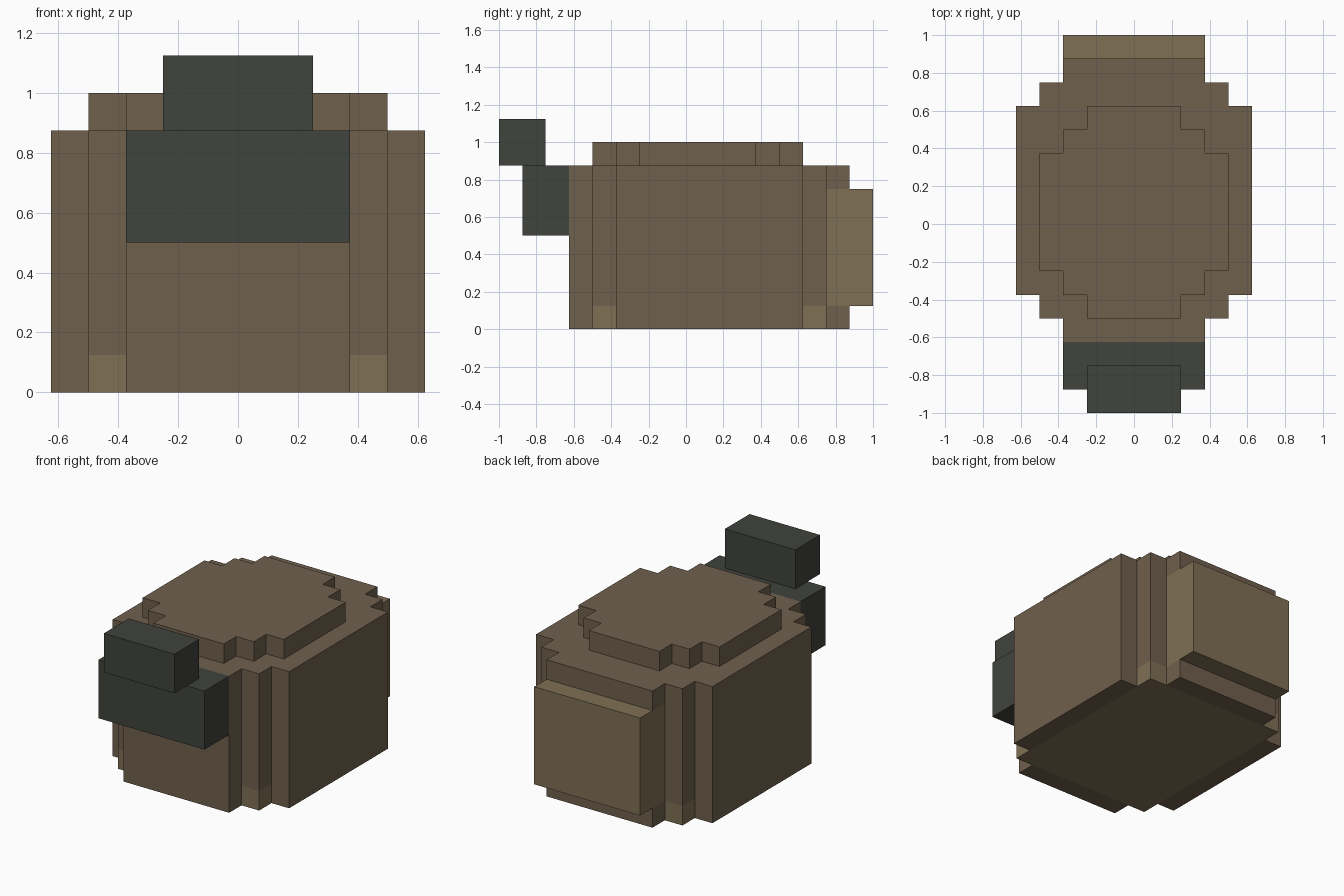
import bpy, bmesh

if "Cube" in bpy.data.objects:
    bpy.data.objects.remove(bpy.data.objects["Cube"])


def material(name, r, g, b):
    m = bpy.data.materials.new(name)
    m.diffuse_color = (r, g, b, 1)
    m.use_nodes = True
    m.node_tree.nodes["Principled BSDF"].inputs["Base Color"].default_value = m.diffuse_color
    return m


BROWN = material("brown", 0.159, 0.117, 0.074)
TAN = material("tan", 0.216, 0.162, 0.089)
DARK = material("dark", 0.051, 0.056, 0.047)


def prism(name, outline, z0, z1, mat):
    bm = bmesh.new()
    face = bm.faces.new([bm.verts.new((x, y, z0)) for x, y in outline])
    top = bmesh.ops.extrude_face_region(bm, geom=[face], use_keep_orig=True)["geom"]
    verts = [v for v in top if isinstance(v, bmesh.types.BMVert)]
    bmesh.ops.translate(bm, vec=(0, 0, z1 - z0), verts=verts)
    bmesh.ops.recalc_face_normals(bm, faces=bm.faces)
    mesh = bpy.data.meshes.new(name)
    bm.to_mesh(mesh)
    bm.free()
    mesh.materials.append(mat)
    obj = bpy.data.objects.new(name, mesh)
    bpy.context.collection.objects.link(obj)
    return obj


def box(name, x0, x1, y0, y1, z0, z1, mat):
    return prism(name, [(x0, y0), (x1, y0), (x1, y1), (x0, y1)], z0, z1, mat)


# Main shell: tan floor, brown core and slabs stepping out on each side
box("floor", -0.5, 0.5, -0.5, 0.75, 0, 0.125, TAN)
box("body_core", -0.5, 0.5, -0.5, 0.75, 0.125, 0.875, BROWN)
for side, x in (("left", -0.5), ("right", 0.5)):
    x0, x1 = sorted((x, x * 1.25))
    box(side + "_slab", x0, x1, -0.375, 0.625, 0, 0.875, BROWN)
box("front_slab", -0.375, 0.375, -0.625, -0.5, 0, 0.875, BROWN)
box("back_lower_rim", -0.375, 0.375, 0.75, 0.875, 0, 0.125, BROWN)
box("back_upper_rim", -0.375, 0.375, 0.75, 0.875, 0.75, 0.875, BROWN)

# Tan block projecting from the back
box("back_block", -0.375, 0.375, 0.75, 1.0, 0.125, 0.75, TAN)

# Raised cap with a stepped outline
half = [(0.25, -0.5), (0.25, -0.375), (0.375, -0.375), (0.375, -0.25), (0.5, -0.25),
        (0.5, 0.375), (0.375, 0.375), (0.375, 0.5), (0.25, 0.5), (0.25, 0.625)]
prism("top_cap", half + [(-x, y) for x, y in reversed(half)], 0.875, 1.0, BROWN)

# Dark head blocks at the front
box("head_lower", -0.375, 0.375, -0.875, -0.625, 0.5, 0.875, DARK)
box("head_upper", -0.25, 0.25, -1.0, -0.75, 0.875, 1.125, DARK)
